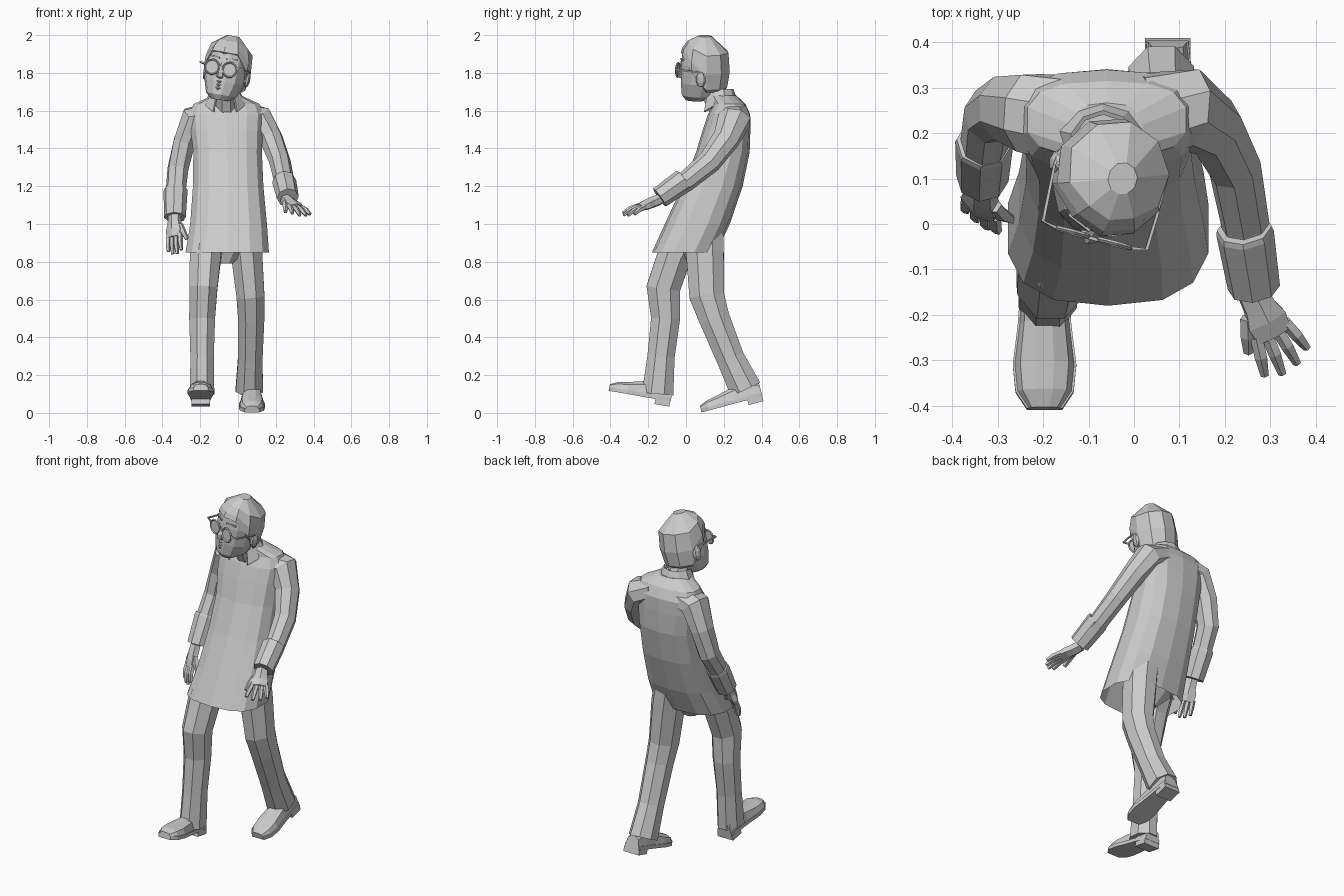
import bpy, bmesh, math
from mathutils import Vector as V, Matrix as M

if "Cube" in bpy.data.objects:
    bpy.data.objects.remove(bpy.data.objects["Cube"])

HEAD = (M.Translation((-.055, .097, 1.83)) @ M.Rotation(math.radians(10), 4, 'Y')
        @ M.Rotation(math.radians(-15), 4, 'Z'))


def finish(name, bm, mat=None):
    bmesh.ops.recalc_face_normals(bm, faces=bm.faces)
    me = bpy.data.meshes.new(name)
    bm.to_mesh(me)
    bm.free()
    ob = bpy.data.objects.new(name, me)
    bpy.context.collection.objects.link(ob)
    if mat:
        ob.matrix_world = mat
    return ob


def skin(name, rings, caps=(True, True), closed=True, mat=None):
    """Bridge lists of points into a faceted surface."""
    bm = bmesh.new()
    vs = [[bm.verts.new(p) for p in r] for r in rings]
    n = len(vs[0])
    for a, b in zip(vs, vs[1:]):
        for i in range(n if closed else n - 1):
            j = (i + 1) % n
            bm.faces.new((a[i], a[j], b[j], b[i]))
    if caps[0]:
        bm.faces.new(vs[0])
    if caps[1]:
        bm.faces.new(vs[-1])
    return finish(name, bm, mat)


def loft(name, secs, n=8, ref=(1, 0, 0), axis=None, power=1.0, caps=(True, True), mat=None):
    """Sections are x, y, z, radius a, radius b, turned to follow the path unless axis is given."""
    c = [V(s[:3]) for s in secs]
    rings = []
    for k, s in enumerate(secs):
        d = V(axis) if axis else (c[min(k + 1, len(c) - 1)] - c[max(k - 1, 0)]).normalized()
        a = (V(ref) - d * d.dot(V(ref))).normalized()
        b = d.cross(a)
        ring = []
        for i in range(n):
            t = 2 * math.pi * (i + .5) / n
            cx, sy = math.cos(t), math.sin(t)
            cx = math.copysign(abs(cx) ** power, cx)
            sy = math.copysign(abs(sy) ** power, sy)
            ring.append(c[k] + a * cx * s[3] + b * sy * s[4])
        rings.append(ring)
    return skin(name, rings, caps, mat=mat)


def box(name, loc, size, mat):
    bm = bmesh.new()
    bmesh.ops.create_cube(bm, size=1, matrix=M.LocRotScale(V(loc), None, V(size)))
    return finish(name, bm, mat)


# Long tunic, open at the hem
loft("tunic", [(-.057, -.01, .85, .225, .17), (-.05, .06, 1.0, .207, .172),
               (-.052, .14, 1.2, .19, .16), (-.055, .195, 1.38, .185, .142),
               (-.06, .215, 1.5, .195, .126), (-.06, .228, 1.58, .2, .112),
               (-.06, .23, 1.635, .178, .085), (-.06, .195, 1.68, .08, .072)],
     14, axis=(0, 0, 1), power=.75, caps=(False, True))
loft("neck", [(-.06, .19, 1.58, .06, .06), (-.065, .12, 1.74, .06, .065)])

# Collar: band that folds outward, with two front points
inner, outer = [], []
for i in range(9):
    u = i / 4 - 1
    t = math.pi / 2 + u * 2.5
    drop = .05 * max(0, abs(u) - .5) * 2
    cx, sy = math.cos(t), math.sin(t)
    inner.append((-.068 + .075 * cx, .175 + .075 * sy, 1.715 - drop * .3))
    outer.append((-.068 + .108 * cx, .175 + .1 * sy, 1.655 - drop * 1.2))
collar = skin("collar", [inner, outer], (False, False), False)
collar.modifiers.new("thickness", 'SOLIDIFY').thickness = .01

# Trousers
loft("trouser_seat", [(-.06, .05, .98, .15, .11), (-.065, .05, .87, .13, .08), (-.065, .045, .79, .04, .04)],
     axis=(0, 0, 1))
loft("front_trouser_leg", [(-.155, .02, .96, .09, .1), (-.172, -.058, .84, .09, .098),
                           (-.183, -.12, .66, .08, .097), (-.19, -.108, .5, .074, .083),
                           (-.19, -.132, .3, .067, .078), (-.19, -.15, .1, .07, .09)])
loft("rear_trouser_leg", [(.03, .095, .96, .09, .11), (.045, .1, .85, .09, .108),
                          (.066, .11, .62, .08, .1), (.07, .15, .5, .075, .088),
                          (.065, .235, .29, .07, .08), (.06, .315, .125, .078, .092)])


# Shoes: upper, sole and heel share one outline
def shoe(name, loc, pitch):
    mat = M.Translation(loc) @ M.Rotation(math.radians(pitch), 4, 'X')
    prof = [(.005, .042, .055), (-.07, .05, .095), (-.14, .055, .07),
            (-.23, .066, .048), (-.29, .06, .036), (-.328, .035, .018)]
    skin(name + "_upper", [[(w * math.cos(math.pi * i / 5), y, h * math.sin(math.pi * i / 5) ** .7 if 0 < i < 5 else 0)
                            for i in range(6)] for y, w, h in prof], mat=mat)
    edge = [(w + .004, y) for y, w, h in prof] + [(-w - .004, y) for y, w, h in reversed(prof)]
    skin(name + "_sole", [[(x, y, z) for x, y in edge] for z in (-.018, .002)], mat=mat)
    box(name + "_heel", (0, -.037, -.03), (.1, .08, .03), mat)


shoe("front_shoe", (-.197, -.083, .078), -10)
shoe("rear_shoe", (.074, .395, .105), 15)


# Sleeves with wide cuffs
def arm(name, path, cuff, ref):
    loft(name + "_sleeve", path, 8, ref)
    (p, q), r = cuff, .061
    p, q = V(p), V(q)
    loft(name + "_cuff", [(*p, r, r), (*p.lerp(q, .08), r + .003, r + .003), (*q, r - .003, r - .003)], 8, ref)


arm("right", [(-.15, .232, 1.57, .075, .1), (-.232, .245, 1.555, .08, .092), (-.285, .255, 1.43, .062, .075),
              (-.318, .238, 1.29, .057, .066), (-.33, .17, 1.17, .053, .057), (-.333, .11, 1.05, .048, .05)],
    ((-.33, .18, 1.185), (-.334, .1, 1.035)), (1, 0, -.6))
arm("left", [(.03, .238, 1.57, .075, .1), (.118, .255, 1.55, .08, .092), (.176, .212, 1.45, .064, .074),
             (.222, .125, 1.33, .057, .064), (.245, .0, 1.225, .053, .055), (.262, -.12, 1.15, .048, .048)],
    ((.243, -.01, 1.232), (.264, -.14, 1.14)), (1, 0, .6))


# Hands with four fingers and a thumb
def hand(name, wrist, d, w, thumb, spread, curl):
    o, d, w = V(wrist), V(d).normalized(), V(w)
    w = (w - d * d.dot(w)).normalized()
    n = V(curl)
    loft(name + "_palm", [(*(o - d * .03), .036, .03), (*(o + d * .02), .04, .03),
                          (*(o + d * .055), .052, .028), (*(o + d * .095), .046, .02)], 6, w)

    def digit(label, base, aim, length, r):
        aim = aim.normalized()
        mid = base + aim * length * .5
        tip = mid + (aim + n * .6).normalized() * length * .5
        loft(f"{name}_{label}", [(*base, r, r), (*mid, r, r), (*tip, r * .65, r * .65)], 5, w)

    for i, ln in enumerate((.095, .11, .105, .085)):
        off = (1.5 - i) * thumb
        digit(f"finger_{i + 1}", o + d * .08 + w * off * .024, d + w * off * spread, ln, .0145)
    digit("thumb", o + d * .03 + w * thumb * .035, d + w * thumb * .45 + n * .5, .09, .017)


hand("left_hand", (.268, -.165, 1.12), (.4, -.8, -.32), (.9, .45, -.1), -1, .16, (0, -.1, -.5))
hand("right_hand", (-.336, .07, 1.015), (-.02, -.42, -.9), (.8, -.5, .2), 1, .04, (.2, .3, -.3))

# Head
loft("head", [(0, -.045, -.178, .045, .055), (0, -.03, -.15, .08, .09), (0, -.012, -.08, .106, .112),
              (0, 0, .02, .114, .122), (0, 0, .075, .106, .115), (0, 0, .12, .05, .055)],
     12, axis=(0, 0, 1), power=.9, mat=HEAD)

# Hair cap with a high front hairline and a low back
hair = []
for k in (0, .05, .35, .7, 1):
    ring = []
    for i in range(10):
        t = 2 * math.pi * (i + .5) / 10
        f = -math.sin(t)
        rim = .07 if f > .4 else (-.02 if f > -.2 else -.12)
        z = rim + (.168 - rim) * k
        r = math.sqrt(max(.06, 1 - (z / .172) ** 3)) if z > 0 else 1 - .3 * (z / .172) ** 2
        if k == 0:
            r -= .1
        ring.append((.126 * r * math.cos(t), .003 + .137 * r * math.sin(t), z))
    hair.append(ring)
skin("hair", hair, mat=HEAD)

# Face
loft("nose", [(0, -.11, .02, .01, .01), (0, -.126, -.03, .018, .022), (0, -.122, -.058, .022, .025),
              (0, -.11, -.066, .012, .01)], 5, axis=(0, 0, 1), mat=HEAD)
for z, wd, nm in ((-.083, .1, "moustache"), (-.1, .08, "teeth"), (-.118, .07, "lower_lip")):
    loft(nm, [(-wd / 2, -.098, z + .008, .005, .007), (0, -.113, z, .01, .014),
              (wd / 2, -.098, z + .008, .005, .007)], 6, (0, 0, 1), mat=HEAD)

# Ears, round glasses and their temples
for s, side in ((-1, "right"), (1, "left")):
    bm = bmesh.new()
    bmesh.ops.create_uvsphere(bm, u_segments=8, v_segments=5, radius=1,
                              matrix=M.LocRotScale(V((s * .115, .012, -.045)), None, V((.016, .028, .043))))
    finish(side + "_ear", bm, HEAD)
    bpy.ops.mesh.primitive_torus_add(major_radius=.039, minor_radius=.005, major_segments=12, minor_segments=4)
    rim = bpy.context.object
    rim.name = side + "_glasses_rim"
    rim.matrix_world = HEAD @ M.Translation((s * .049, -.132, -.012)) @ M.Rotation(math.pi / 2, 4, 'X')
    bm = bmesh.new()
    bmesh.ops.create_circle(bm, cap_ends=True, radius=.038, segments=12)
    finish(side + "_lens", bm, rim.matrix_world.copy())
    loft(side + "_temple", [(s * .088, -.132, .0, .006, .005), (s * .12, -.126, .003, .006, .005),
                            (s * .126, .0, -.005, .005, .004), (s * .12, .03, -.03, .005, .004)],
         4, (0, 0, 1), mat=HEAD)
    loft(side + "_eyebrow", [(s * .02, -.12, .042, .006, .006), (s * .075, -.098, .047, .006, .006)],
         4, (0, 0, 1), mat=HEAD)
loft("glasses_bridge", [(-.013, -.134, -.005, .005, .005), (.013, -.134, -.005, .005, .005)],
     4, (0, 0, 1), mat=HEAD)
